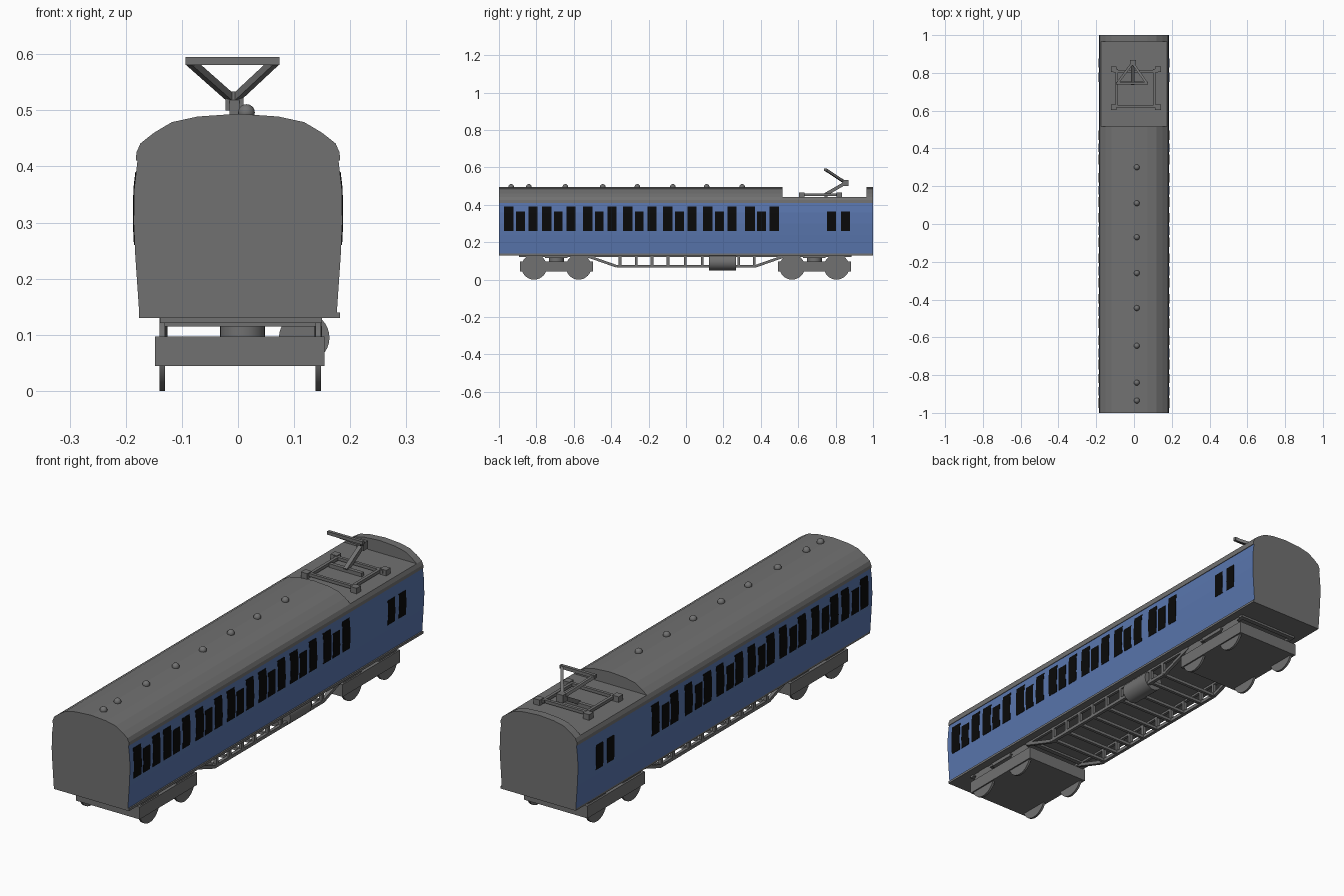
import bpy, bmesh, math
from mathutils import Vector, Matrix

if "Cube" in bpy.data.objects:
    bpy.data.objects.remove(bpy.data.objects["Cube"])


def material(name, rgb):
    m = bpy.data.materials.new(name)
    m.diffuse_color = (*rgb, 1)
    m.use_nodes = True
    m.node_tree.nodes["Principled BSDF"].inputs["Base Color"].default_value = m.diffuse_color
    return m


GREY = material("grey", (0.165, 0.165, 0.165))
BLUE = material("blue paint", (0.10, 0.18, 0.42))
BLACK = material("black glass", (0.003, 0.003, 0.003))


def finish(name, bm, mats=(GREY,), smooth=False):
    bmesh.ops.recalc_face_normals(bm, faces=bm.faces[:])
    me = bpy.data.meshes.new(name)
    bm.to_mesh(me)
    bm.free()
    for m in mats:
        me.materials.append(m)
    ob = bpy.data.objects.new(name, me)
    bpy.context.collection.objects.link(ob)
    if smooth:
        bpy.ops.object.select_all(action='DESELECT')
        ob.select_set(True)
        bpy.context.view_layer.objects.active = ob
        bpy.ops.object.shade_smooth_by_angle(angle=math.radians(40))
    return ob


def prism(bm, pts, y0, y1):
    """Extrude an x-z outline along y."""
    a = [bm.verts.new((x, y0, z)) for x, z in pts]
    b = [bm.verts.new((x, y1, z)) for x, z in pts]
    n = len(pts)
    bm.faces.new(a)
    bm.faces.new(b[::-1])
    for i in range(n):
        bm.faces.new((a[i], b[i], b[(i + 1) % n], a[(i + 1) % n]))


def box(bm, x0, x1, y0, y1, z0, z1):
    prism(bm, [(x0, z0), (x1, z0), (x1, z1), (x0, z1)], y0, y1)


def bar(bm, p, q, w):
    """Square bar between two points."""
    p, q = Vector(p), Vector(q)
    d = q - p
    m = Matrix.Translation((p + q) / 2) @ d.to_track_quat('Z', 'Y').to_matrix().to_4x4()
    bmesh.ops.create_cube(bm, size=1, matrix=m @ Matrix.Diagonal((w, w, d.length, 1)))


def cylinder(bm, c, r, depth, axis, n=32):
    rot = {'X': Matrix.Rotation(math.pi / 2, 4, 'Y'), 'Y': Matrix.Rotation(math.pi / 2, 4, 'X'),
           'Z': Matrix.Identity(4)}[axis]
    bmesh.ops.create_cone(bm, cap_ends=True, segments=n, radius1=r, radius2=r, depth=depth,
                          matrix=Matrix.Translation(c) @ rot)


def mirrored(half):
    """Right half outline, bottom to top, completed on the left."""
    return half + [(-x, z) for x, z in reversed(half) if x > 0]


# Body shell: blue sides, grey ends and cornice
SIDE = [(0.176, 0.138), (0.183, 0.24), (0.186, 0.30), (0.185, 0.36), (0.179, 0.412)]
bm = bmesh.new()
prism(bm, mirrored(SIDE), -1, 1)
bm.normal_update()
bmesh.ops.recalc_face_normals(bm, faces=bm.faces[:])
for f in bm.faces:
    f.material_index = 1 if abs(f.normal.x) > 0.5 else 0
finish("body_shell", bm, (GREY, BLUE))

# Floor slab
bm = bmesh.new()
box(bm, -0.176, 0.182, -1, 1, 0.130, 0.140)
finish("floor_slab", bm)

# Roof: arched part, low deck for the current collector, arched end
ARCH = [(0.182, 0.411), (0.181, 0.425), (0.174, 0.441), (0.150, 0.460), (0.118, 0.479),
        (0.072, 0.489), (0, 0.494)]
for name, y0, y1, pts in (("main_roof", -1, 0.515, ARCH), ("low_roof_deck", 0.515, 0.965, ARCH[:3]),
                          ("end_roof", 0.965, 1, ARCH)):
    bm = bmesh.new()
    prism(bm, mirrored(pts), y0, y1)
    finish(name, bm)

# Roof vents
bm = bmesh.new()
for y in (-0.935, -0.84, -0.645, -0.445, -0.26, -0.07, 0.11, 0.30):
    bmesh.ops.create_uvsphere(bm, u_segments=16, v_segments=10, radius=0.015,
                              matrix=Matrix.Translation((0.015, y, 0.496)))
finish("roof_vents", bm, smooth=True)


# Windows: thin plates following the curve of the sides
def side_x(z):
    for (xa, za), (xb, zb) in zip(SIDE, SIDE[1:]):
        if za <= z <= zb:
            return xa + (xb - xa) * (z - za) / (zb - za)


bm = bmesh.new()


def window(y, width, top):
    zs = [0.26, 0.30, 0.36, top]
    pts = [(side_x(z) + 0.0015, z) for z in zs] + [(side_x(z) - 0.003, z) for z in reversed(zs)]
    for s in (1, -1):
        prism(bm, [(s * x, z) for x, z in pts], y, y + width)


for y in (-0.973, -0.770, -0.551, -0.337, -0.123, 0.091, 0.316):
    window(y, 0.052, 0.39)
    window(y + 0.064, 0.047, 0.365)
    window(y + 0.130, 0.050, 0.39)
for y in (0.753, 0.828):
    window(y, 0.048, 0.365)
finish("windows", bm, (BLACK,))

# Bogies: frame, wheels, pivot, bolster and carrying frame
CX = 0.003
for end, cy in (("front", -0.693), ("rear", 0.686)):
    bm = bmesh.new()
    box(bm, -0.148, 0.154, cy - 0.195, cy + 0.195, 0.044, 0.097)
    finish(end + "_bogie_frame", bm)
    bm = bmesh.new()
    for dy in (-0.119, 0.119):
        for x in (-0.135, 0.143):
            cylinder(bm, (x, cy + dy, 0.068), 0.068, 0.010, 'X')
    finish(end + "_wheels", bm, smooth=True)
    bm = bmesh.new()
    cylinder(bm, (0.008, cy, 0.105), 0.040, 0.024, 'Z')
    finish(end + "_pivot", bm, smooth=True)
    bm = bmesh.new()
    box(bm, -0.139, 0.150, cy - 0.06, cy + 0.06, 0.115, 0.132)
    for s in (-1, 1):
        box(bm, -0.139, 0.150, cy + s * 0.19 - 0.01, cy + s * 0.19 + 0.01, 0.121, 0.132)
        box(bm, CX + s * 0.135 - 0.008, CX + s * 0.135 + 0.008, cy - 0.19, cy + 0.19, 0.121, 0.132)
    finish(end + "_bolster", bm)

# Underfloor truss: sloped ends, bottom chord, posts, cross members
bm = bmesh.new()
posts = (-0.353, -0.267, -0.182, -0.096, -0.005, 0.086, 0.172, 0.283, 0.364)
for x in (-0.133, 0.143):
    chain = [(x, -0.53, 0.127), (x, -0.37, 0.071), (x, 0.37, 0.071), (x, 0.53, 0.127)]
    for p, q in zip(chain, chain[1:]):
        bar(bm, p, q, 0.014)
    bar(bm, (x, -0.53, 0.127), (x, 0.53, 0.127), 0.012)
    for y in posts:
        bar(bm, (x, y, 0.07), (x, y, 0.132), 0.014)
for y in posts:
    bar(bm, (-0.133, y, 0.071), (0.143, y, 0.071), 0.013)
finish("underfloor_truss", bm)

# Air tank
bm = bmesh.new()
cylinder(bm, (0.118, 0.195, 0.095), 0.045, 0.144, 'Y')
finish("air_tank", bm, smooth=True)

# Current collector base: square frame with corner blocks
bm = bmesh.new()
for x in (-0.108, 0.127):
    bar(bm, (x * 0.85, 0.62, 0.455), (x * 0.85, 0.82, 0.455), 0.013)
    for y in (0.618, 0.819):
        box(bm, x - 0.015, x + 0.015, y - 0.015, y + 0.015, 0.438, 0.465)
for y in (0.622, 0.808):
    bar(bm, (-0.108, y, 0.455), (0.127, y, 0.455), 0.013)
bar(bm, (-0.085, 0.748, 0.450), (0.07, 0.748, 0.450), 0.016)
finish("collector_base", bm)

# Current collector arms and contact bar
bm = bmesh.new()
bar(bm, (-0.006, 0.74, 0.452), (-0.006, 0.855, 0.518), 0.018)
box(bm, -0.022, 0.010, 0.838, 0.868, 0.500, 0.534)
for x in (-0.086, 0.066):
    bar(bm, (-0.008, 0.853, 0.518), (x, 0.748, 0.587), 0.013)
bar(bm, (-0.094, 0.746, 0.588), (0.074, 0.746, 0.588), 0.014)
finish("collector_arms", bm)
